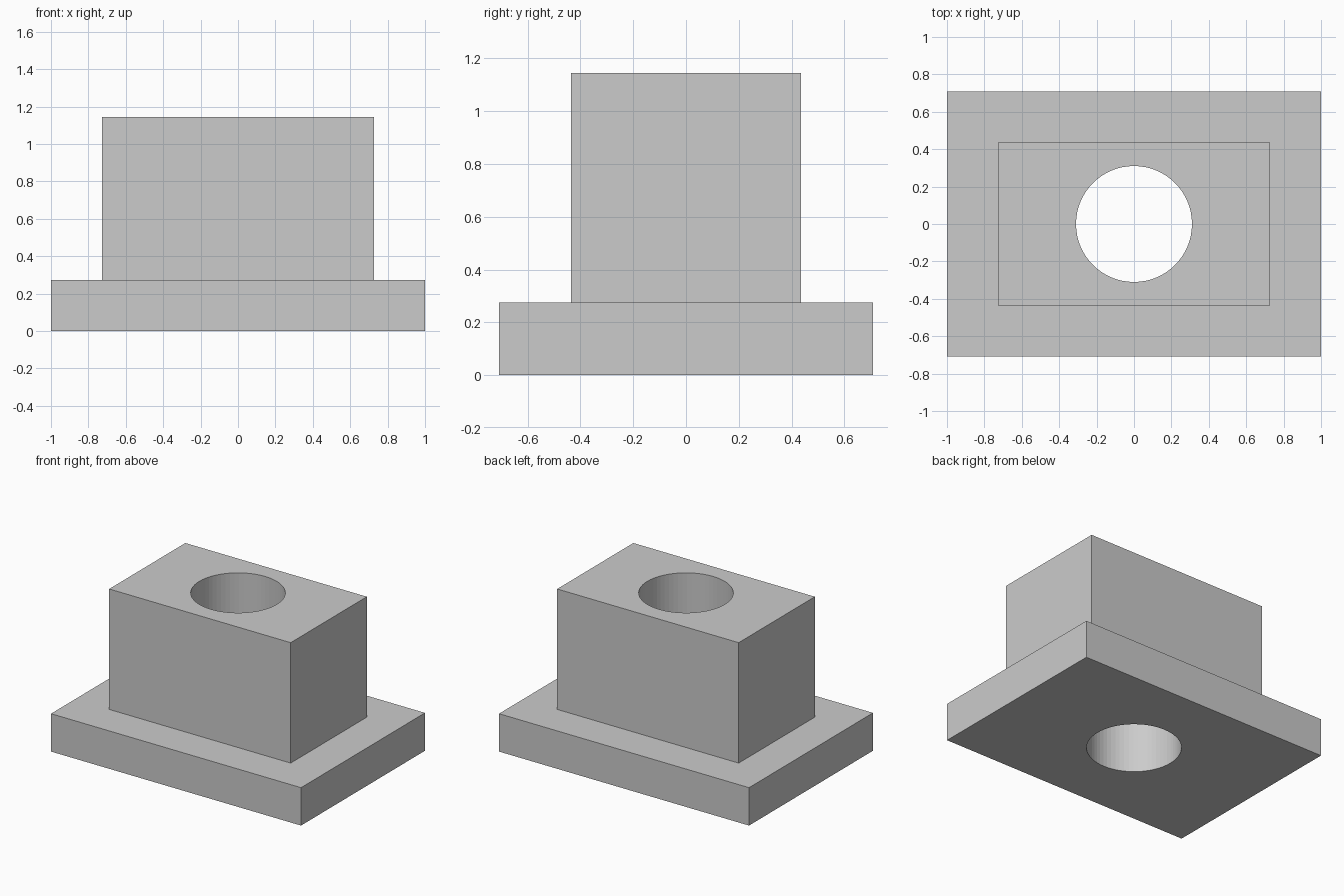
import bpy

if "Cube" in bpy.data.objects:
    bpy.data.objects.remove(bpy.data.objects["Cube"], do_unlink=True)

BASE_TOP, BLOCK_TOP = 0.274, 1.145
HOLE_RADIUS = 0.31

grey = bpy.data.materials.new("plain grey")
grey.use_nodes = True
colour = (0.6, 0.6, 0.6, 1)
grey.diffuse_color = colour
grey.node_tree.nodes["Principled BSDF"].inputs["Base Color"].default_value = colour


def box(name, width, depth, bottom, top):
    bpy.ops.mesh.primitive_cube_add(size=1, location=(0, 0, (bottom + top) / 2))
    obj = bpy.context.object
    obj.name = name
    obj.scale = (width, depth, top - bottom)
    bpy.ops.object.transform_apply(location=True, rotation=False, scale=True)
    obj.data.materials.append(grey)
    return obj


def combine(target, tool, operation):
    """Apply a boolean to the target and discard the tool."""
    bpy.context.view_layer.objects.active = target
    mod = target.modifiers.new(operation.lower(), "BOOLEAN")
    mod.operation = operation
    mod.solver = "EXACT"
    mod.object = tool
    bpy.ops.object.modifier_apply(modifier=mod.name)
    bpy.data.objects.remove(tool, do_unlink=True)


# Wide base plate with a tall block fused on top
body = box("flanged_block", 2, 1.416, 0, BASE_TOP)
block = box("upper_block", 1.452, 0.87, BASE_TOP / 2, BLOCK_TOP)
combine(body, block, "UNION")

# Round hole straight through both
bpy.ops.mesh.primitive_cylinder_add(
    vertices=64, radius=HOLE_RADIUS, depth=BLOCK_TOP * 2, location=(0, 0, BLOCK_TOP / 2))
bore = bpy.context.object
bore.name = "hole_cutter"
bore.hide_render = True
bore.data.materials.append(grey)
combine(body, bore, "DIFFERENCE")
